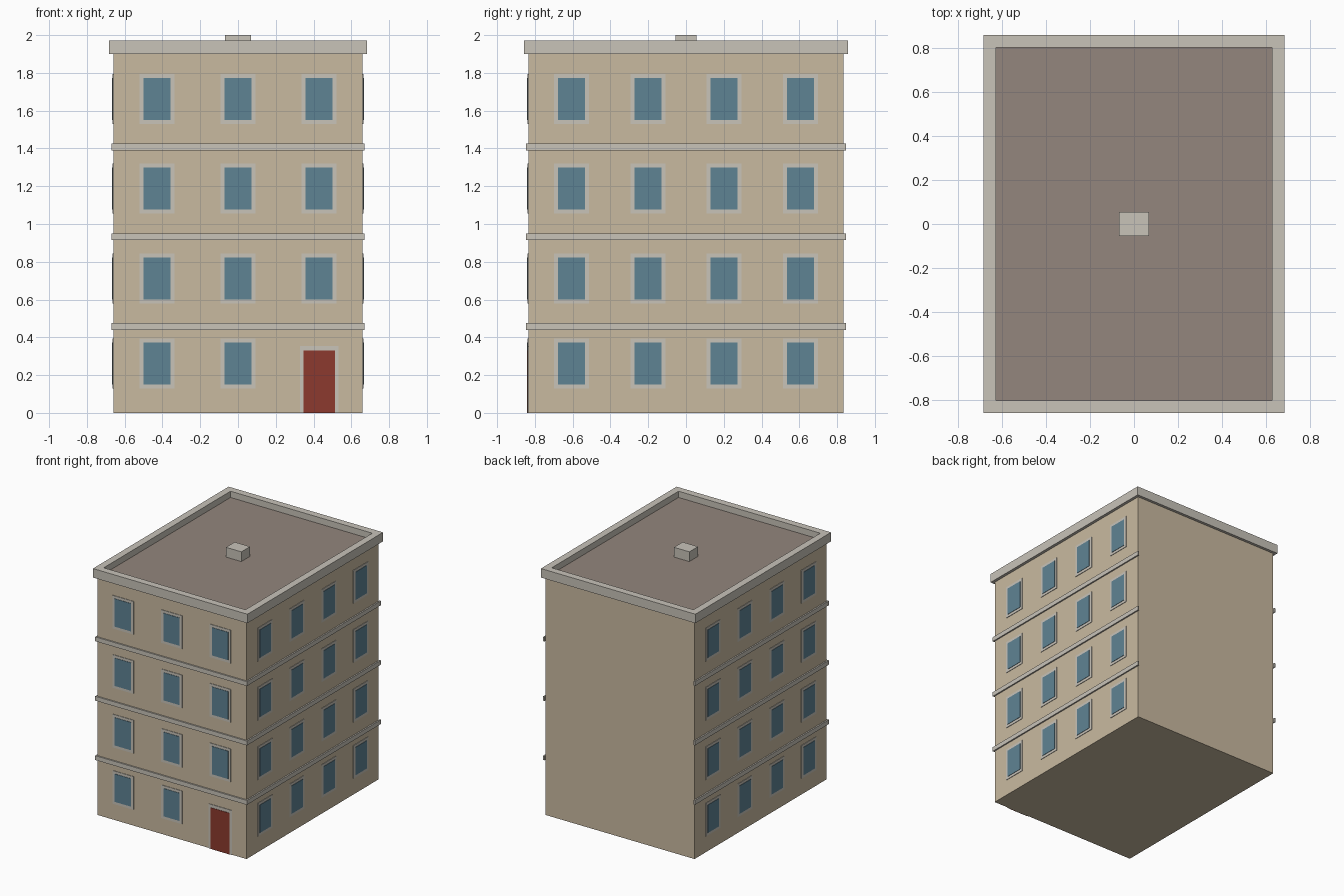
import bpy, bmesh
from mathutils import Vector

cube = bpy.data.objects.get("Cube")
if cube:
    bpy.data.objects.remove(cube, do_unlink=True)


def make_material(name, rgb):
    lin = [((c / 255 + 0.055) / 1.055) ** 2.4 for c in rgb]
    mat = bpy.data.materials.new(name)
    mat.use_nodes = True
    mat.diffuse_color = (*lin, 1)
    mat.node_tree.nodes["Principled BSDF"].inputs["Base Color"].default_value = (*lin, 1)
    return mat


WALL = make_material("tan wall", (201, 186, 160))
TRIM = make_material("pale stone trim", (200, 195, 185))
GLASS = make_material("blue glass", (95, 131, 148))
DOOR = make_material("red door", (140, 58, 46))
ROOF = make_material("brown roof", (147, 134, 125))


def add_box(bm, lo, hi):
    lo, hi = Vector(lo), Vector(hi)
    verts = bmesh.ops.create_cube(bm, size=1)["verts"]
    for v in verts:
        v.co = (lo + hi) / 2 + v.co * (hi - lo)


def finish(name, bm, *mats):
    bmesh.ops.recalc_face_normals(bm, faces=bm.faces)
    mesh = bpy.data.meshes.new(name)
    bm.to_mesh(mesh)
    bm.free()
    for m in mats:
        mesh.materials.append(m)
    obj = bpy.data.objects.new(name, mesh)
    bpy.context.collection.objects.link(obj)
    return obj


def box(name, lo, hi, mat):
    bm = bmesh.new()
    add_box(bm, lo, hi)
    return finish(name, bm, mat)


HX, HY, FLOOR, TOP = 0.66, 0.835, 0.475, 1.9


def plate(name, side, u, z0, z1, width, thick, mat):
    """Thin plate on the front, left or right wall, centred at u along it."""
    a, b = u - width / 2, u + width / 2
    if side == "front":
        box(name, (a, -HY - thick, z0), (b, -HY, z1), mat)
    else:
        s = 1 if side == "left" else -1
        x0, x1 = sorted((s * HX, s * (HX + thick)))
        box(name, (x0, a, z0), (x1, b, z1), mat)


# Main block
box("building_body", (-HX, -HY, 0), (HX, HY, TOP), WALL)

# Stone belts between floors, on the front and both sides
for i in range(1, 4):
    z1 = i * FLOOR
    z0 = z1 - 0.035
    e = 0.011
    bm = bmesh.new()
    add_box(bm, (-HX, -HY - e, z0), (HX, -HY, z1))
    for s in (-1, 1):
        xs = sorted((s * HX, s * (HX + e)))
        add_box(bm, (xs[0], -HY - e, z0), (xs[1], HY + e, z1))
    finish(f"floor_belt_{i}", bm, TRIM)

# Windows with surrounds, and the door in the last ground-floor bay
sills = (0.149, 0.6, 1.076, 1.55)
bays = {"front": [-0.43, 0, 0.43],
        "left": [-0.605, -0.202, 0.202, 0.605],
        "right": [-0.605, -0.202, 0.202, 0.605]}
for side, centres in bays.items():
    for row, sill in enumerate(sills):
        for col, u in enumerate(centres):
            if side == "front" and row == 0 and col == 2:
                plate("door_frame", side, u, 0, 0.355, 0.206, 0.004, TRIM)
                plate("door", side, u, 0, 0.33, 0.165, 0.007, DOOR)
                continue
            tag = f"{side}_{row + 1}_{col + 1}"
            plate("window_frame_" + tag, side, u, sill - 0.021, sill + 0.244, 0.185, 0.004, TRIM)
            plate("window_glass_" + tag, side, u, sill, sill + 0.223, 0.143, 0.007, GLASS)

# Parapet: box with its top inset and sunk to form the roof deck
bm = bmesh.new()
add_box(bm, (-0.683, -0.857, TOP), (0.683, 0.857, 1.972))
bm.normal_update()
deck = max(bm.faces, key=lambda f: f.calc_center_median().z)
bmesh.ops.inset_region(bm, faces=[deck], thickness=0.056, use_even_offset=True)
walls = bmesh.ops.extrude_discrete_faces(bm, faces=[deck])
deck = walls["faces"][0]
bmesh.ops.translate(bm, verts=deck.verts, vec=(0, 0, -0.05))
deck.material_index = 1
finish("parapet_and_roof", bm, TRIM, ROOF)

# Small vent block in the middle of the roof
box("roof_vent", (-0.068, -0.055, 1.92), (0.068, 0.055, 2), TRIM)
